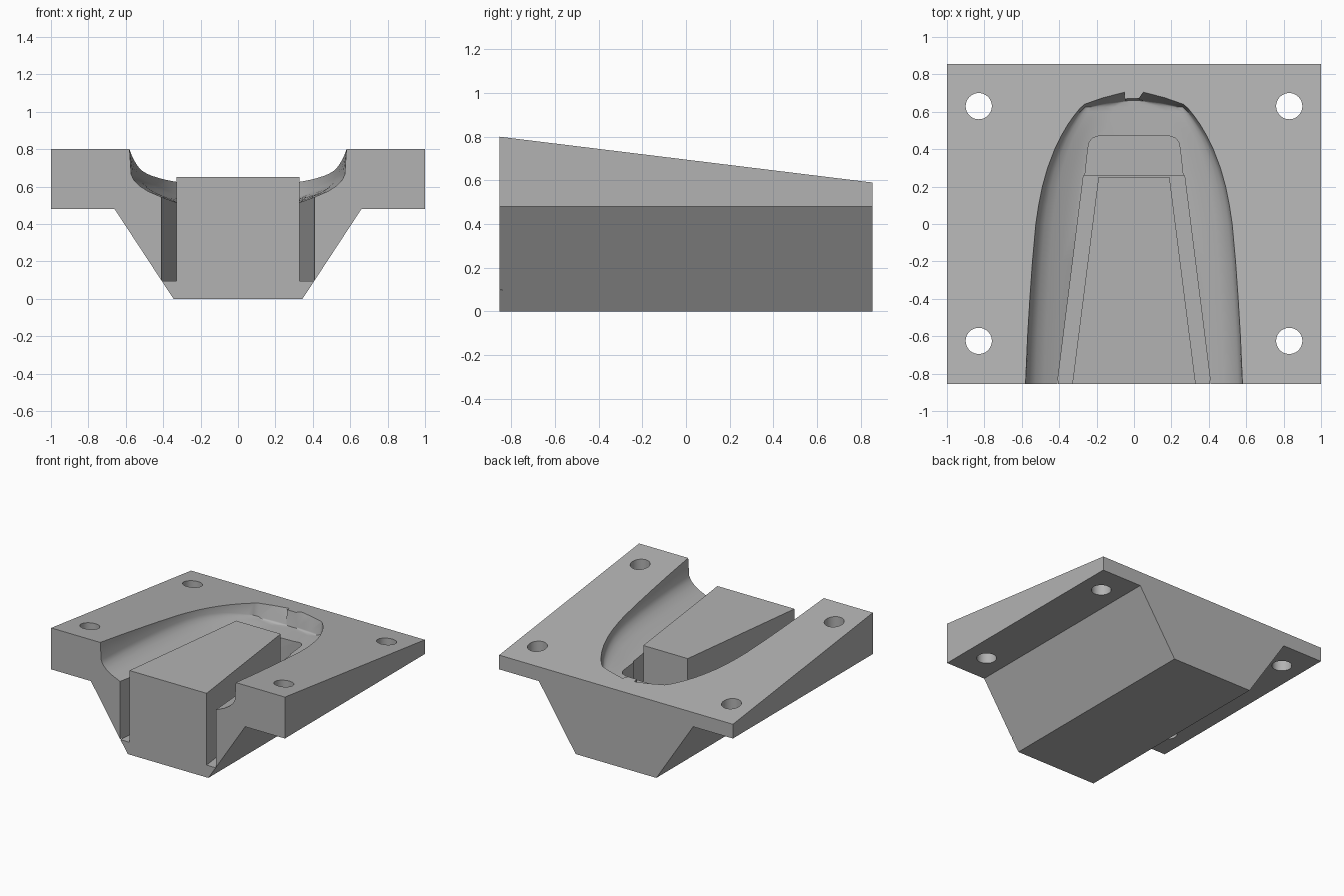
import bpy, bmesh, math

cube = bpy.data.objects.get("Cube")
if cube:
    bpy.data.objects.remove(cube, do_unlink=True)

grey = bpy.data.materials.new("plain_grey")
grey.use_nodes = True
colour = (0.45, 0.45, 0.45, 1)
grey.diffuse_color = colour
grey.node_tree.nodes["Principled BSDF"].inputs["Base Color"].default_value = colour

FRONT, BACK = -0.855, 0.855


def top_z(y):
    """Height of the sloping top plane."""
    return 0.8 - 0.21 * (y - FRONT) / (BACK - FRONT)


def loft(name, rings):
    """Solid skinned through closed rings of equal length, capped at both ends."""
    bm = bmesh.new()
    rows = [[bm.verts.new(p) for p in ring] for ring in rings]
    for a, b in zip(rows, rows[1:]):
        for i in range(len(a)):
            j = (i + 1) % len(a)
            bm.faces.new((a[i], a[j], b[j], b[i]))
    bm.faces.new(rows[0])
    bm.faces.new(rows[-1])
    bmesh.ops.recalc_face_normals(bm, faces=bm.faces[:])
    mesh = bpy.data.meshes.new(name)
    bm.to_mesh(mesh)
    bm.free()
    mesh.materials.append(grey)
    ob = bpy.data.objects.new(name, mesh)
    bpy.context.collection.objects.link(ob)
    return ob


def mirrored(half):
    """Complete a right-hand half profile with its mirror image."""
    return half + [(-x, v) for x, v in reversed(half)]


def prism(name, half_plan, z0, z1):
    plan = mirrored(half_plan)
    return loft(name, [[(x, y, z) for x, y in plan] for z in (z0, z1)])


def cut(target, cutter):
    mod = target.modifiers.new("cut", 'BOOLEAN')
    mod.operation = 'DIFFERENCE'
    mod.solver = 'EXACT'
    mod.object = cutter
    cutter.hide_render = True
    bpy.ops.object.select_all(action='DESELECT')
    bpy.context.view_layer.objects.active = target
    target.select_set(True)
    bpy.ops.object.modifier_apply(modifier=mod.name)
    bpy.data.objects.remove(cutter, do_unlink=True)


# Flanged body with a wedge-shaped keel and sloping top
def body_ring(y):
    half = [(0.345, 0), (0.66, 0.48), (1, 0.48), (1, top_z(y))]
    return [(x, y, z) for x, z in mirrored(half)]


body = loft("flanged_body", [body_ring(FRONT), body_ring(BACK)])

# Rounded cavity: rim y, floor y, half width, strength of the floor curve
stations = [
    (-1.0, -1.0, 0.582, 1.0), (-0.855, -0.855, 0.58, 1.0),
    (-0.6, -0.6, 0.569, 1.0), (-0.4, -0.4, 0.557, 0.98),
    (-0.2, -0.2, 0.543, 0.95), (0, 0, 0.525, 0.88),
    (0.1, 0.1, 0.51, 0.84), (0.2, 0.2, 0.49, 0.78),
    (0.3, 0.295, 0.462, 0.7), (0.4, 0.39, 0.424, 0.6),
    (0.47, 0.46, 0.39, 0.5), (0.53, 0.515, 0.355, 0.4),
    (0.58, 0.565, 0.32, 0.3), (0.615, 0.6, 0.292, 0.22),
    (0.64, 0.625, 0.265, 0.15), (0.675, 0.645, 0.165, 0.1),
    (0.705, 0.66, 0.05, 0.08),
]
# Floor curve: fraction of half width, rise above the floor
floor_curve = [(0.985, 0.17), (0.96, 0.14), (0.91, 0.11), (0.83, 0.08),
               (0.71, 0.05), (0.6, 0.02), (0.4, 0.005), (0.1, 0)]


def cavity_ring(rim_y, floor_y, w, strength):
    rim = top_z(rim_y)
    half = [(w, rim_y, 1.0), (w, rim_y, rim)]
    half += [(w * t, floor_y, 0.495 + strength * h) for t, h in floor_curve]
    return half + [(-x, y, z) for x, y, z in reversed(half)]


cut(body, loft("cavity_cutter", [cavity_ring(*s) for s in stations]))

# Pocket behind the block, with rounded corners
cut(body, prism("pocket_cutter", [(0.268, 0.2), (0.262, 0.26), (0.247, 0.4),
                                  (0.24, 0.435), (0.222, 0.46), (0.19, 0.47)],
                0.3, 0.9))

# Deep tapered channel that leaves a slot on each side of the block
cut(body, prism("channel_cutter", [(0.422, -0.95), (0.27, 0.26)], 0.095, 0.9))

# Four bolt holes through the flanges
for x in (-0.83, 0.83):
    for y in (-0.625, 0.63):
        bpy.ops.mesh.primitive_cylinder_add(vertices=48, radius=0.07, depth=2,
                                            location=(x, y, 0.5))
        cut(body, bpy.context.object)

# Tapered central block standing in the channel
block = prism("central_block", [(0.33, FRONT), (0.19, 0.25)], 0.095, 0.65)

for ob in (body, block):
    ob.data.materials.clear()
    ob.data.materials.append(grey)
    for p in ob.data.polygons:
        p.material_index = 0

bpy.ops.object.select_all(action='DESELECT')
body.select_set(True)
bpy.context.view_layer.objects.active = body
bpy.ops.object.shade_smooth_by_angle(angle=math.radians(30))
